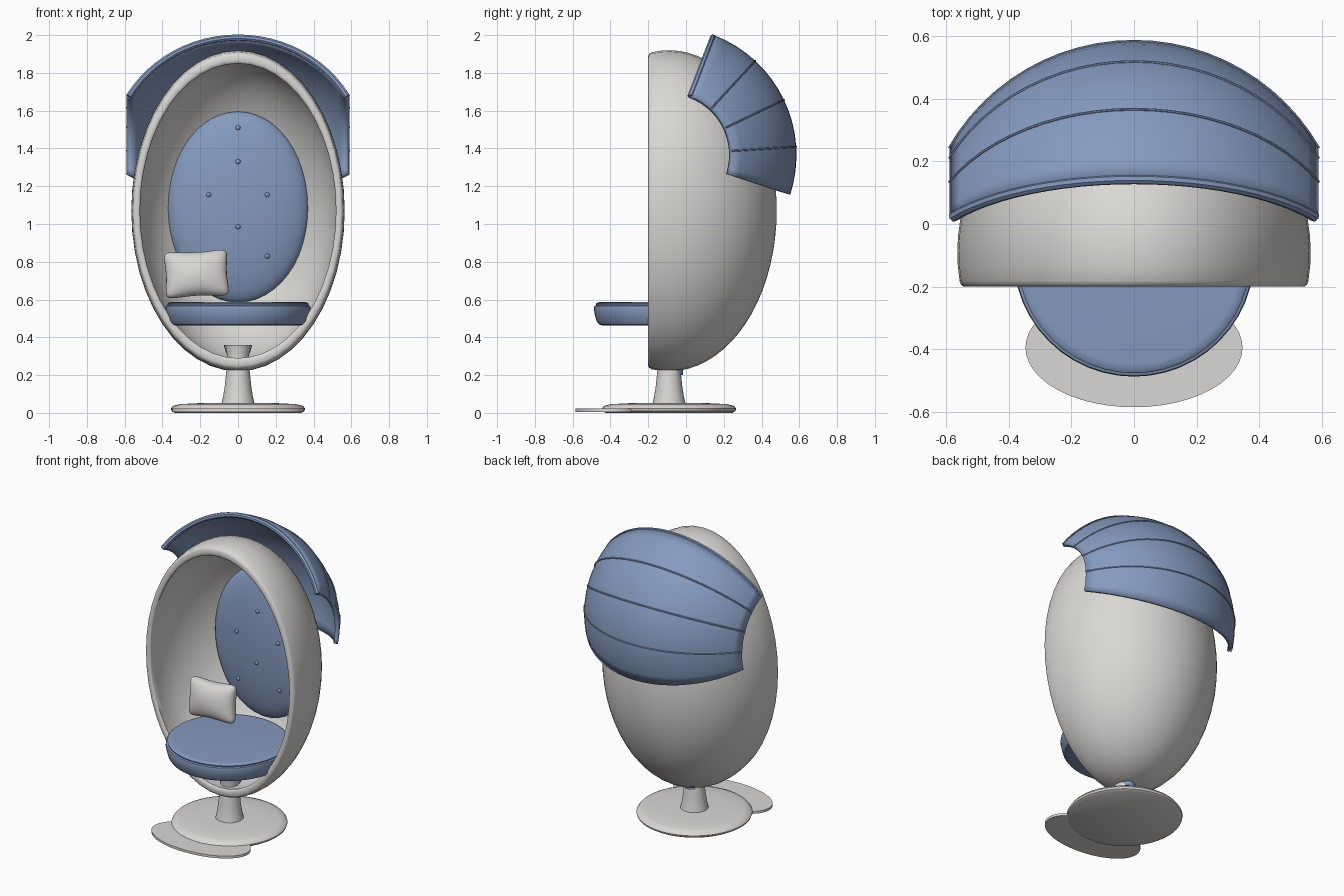
import bpy, bmesh
from math import sin, cos, pi, radians, sqrt, acos, asin
from mathutils import Matrix, Vector

if "Cube" in bpy.data.objects:
    bpy.data.objects.remove(bpy.data.objects["Cube"])


def material(name, rgb):
    m = bpy.data.materials.new(name)
    m.diffuse_color = (*rgb, 1)
    m.use_nodes = True
    m.node_tree.nodes["Principled BSDF"].inputs["Base Color"].default_value = m.diffuse_color
    return m


LIGHT = material("warm light grey", (0.70, 0.685, 0.66))
BLUE = material("dusty blue", (0.235, 0.325, 0.52))
CY = -0.09  # depth of the chair's vertical axis


def finish(ob, mat, angle=40):
    ob.data.materials.clear()
    ob.data.materials.append(mat)
    bpy.ops.object.select_all(action='DESELECT')
    ob.select_set(True)
    bpy.context.view_layer.objects.active = ob
    bpy.ops.object.shade_smooth_by_angle(angle=radians(angle))
    return ob


def from_bmesh(name, bm, mat, angle=40, fix=True):
    bmesh.ops.remove_doubles(bm, verts=bm.verts, dist=1e-5)
    if fix:
        bmesh.ops.recalc_face_normals(bm, faces=bm.faces)
    me = bpy.data.meshes.new(name)
    bm.to_mesh(me)
    bm.free()
    ob = bpy.data.objects.new(name, me)
    bpy.context.collection.objects.link(ob)
    return finish(ob, mat, angle)


def grid(bm, rows, closed=False):
    vs = [[bm.verts.new(p) for p in row] for row in rows]
    for a, b in zip(vs, vs[1:]):
        for j in range(len(a) if closed else len(a) - 1):
            k = (j + 1) % len(a)
            bm.faces.new((a[j], a[k], b[k], b[j]))


def lathe(name, profile, mat, place, segs=48, angle=40):
    """Turn a (radius, height) profile; place maps (x, y, height) to world."""
    bm = bmesh.new()
    grid(bm, [[place(r * cos(2 * pi * i / segs), r * sin(2 * pi * i / segs), h)
               for i in range(segs)] for r, h in profile], closed=True)
    bmesh.ops.dissolve_degenerate(bm, dist=1e-6, edges=bm.edges)
    return from_bmesh(name, bm, mat, angle)


def upright(cy, sy=1.0):
    return lambda x, y, h: (x, cy + sy * y, h)


def tube(name, points, radius, mat):
    cu = bpy.data.curves.new(name, 'CURVE')
    cu.dimensions = '3D'
    cu.bevel_depth = radius
    cu.bevel_resolution = 2
    cu.use_fill_caps = True
    sp = cu.splines.new('POLY')
    sp.points.add(len(points) - 1)
    for p, co in zip(sp.points, points):
        p.co = (*co, 1)
    ob = bpy.data.objects.new(name, cu)
    bpy.context.collection.objects.link(ob)
    bpy.ops.object.select_all(action='DESELECT')
    ob.select_set(True)
    bpy.context.view_layer.objects.active = ob
    bpy.ops.object.convert(target='MESH')
    return finish(bpy.context.object, mat)


def ellipsoid(name, centre, radii, mat, u=40, v=24):
    bm = bmesh.new()
    bmesh.ops.create_uvsphere(
        bm, u_segments=u, v_segments=v, radius=1,
        matrix=Matrix.Translation(centre) @ Matrix.Diagonal((*radii, 1)))
    return from_bmesh(name, bm, mat)


# egg shell: hollow ellipsoid lathed about the y axis, open at the front
t_out, t_in = acos((-0.182 - CY) / 0.57), acos((-0.19 - CY) / 0.525)
N = 20
shell = [(sin(t_out * i / N), CY + 0.57 * cos(t_out * i / N)) for i in range(N + 1)]
shell += [(0.979, -0.194), (0.965, -0.2), (0.938, -0.2), (0.925, -0.197)]
shell += [(0.935 * sin(t_in * i / N), CY + 0.525 * cos(t_in * i / N)) for i in range(N, -1, -1)]
lathe("egg_shell", shell, LIGHT, lambda x, y, h: (0.565 * x, h, 1.07 + 0.85 * y))

# pedestal: domed foot, flared column, blue swivel cone and flat foot plate
lathe("pedestal_foot", [(0, 0), (0.335, 0), (0.352, 0.01), (0.356, 0.022), (0.345, 0.037),
                        (0.31, 0.046), (0.2, 0.052), (0, 0.054)], LIGHT, upright(CY))
lathe("pedestal_column", [(0, 0.04), (0.087, 0.05), (0.078, 0.09), (0.069, 0.15), (0.062, 0.22),
                          (0.055, 0.27), (0.06, 0.32), (0.068, 0.36), (0, 0.36)],
      LIGHT, upright(CY), 32)
lathe("swivel_cone", [(0, 0.2), (0.045, 0.2), (0.05, 0.28), (0.076, 0.36), (0, 0.36)],
      BLUE, upright(CY + 0.028), 32)
lathe("foot_plate", [(0, 0.006), (0.347, 0.006), (0.347, 0.022), (0, 0.022)],
      LIGHT, upright(-0.395, 0.55))

# round seat cushion
lathe("seat_cushion", [(0, 0.462), (0.335, 0.462), (0.358, 0.468), (0.37, 0.485), (0.38, 0.52),
                       (0.385, 0.55), (0.382, 0.566), (0.372, 0.57), (0.374, 0.578),
                       (0.366, 0.585), (0.345, 0.587), (0, 0.587)], BLUE, upright(-0.103))

# padded back rest with buttons on its surface
PAD, PR = (0, 0.3, 1.09), (0.375, 0.1, 0.505)
ellipsoid("back_pad", PAD, PR, BLUE)
for n, (x, z) in enumerate([(0, 1.51), (0, 1.33), (-0.155, 1.155), (0.155, 1.155),
                            (0, 0.985), (-0.155, 0.83), (0.155, 0.83)]):
    y = PAD[1] - PR[1] * sqrt(1 - (x / PR[0]) ** 2 - ((z - PAD[2]) / PR[2]) ** 2)
    ellipsoid(f"pad_button_{n + 1}", (x, y - 0.003, z), (0.013, 0.01, 0.013), BLUE, 12, 8)

# throw pillow with pinched sides, leaning back
bm = bmesh.new()
pose = Matrix.Translation((-0.22, 0.045, 0.735)) @ Matrix.Rotation(radians(-8), 4, 'X') \
    @ Matrix.Rotation(radians(-3), 4, 'Y')
M = 20
for side in (-1, 1):
    rows = []
    for i in range(M + 1):
        u = sin(pi / 2 * (2 * i / M - 1))
        row = []
        for j in range(M + 1):
            v = sin(pi / 2 * (2 * j / M - 1))
            corner = 1 - 0.17 * (u * v) ** 4
            x = 0.185 * u * corner * (1 - 0.13 * (1 - v * v))
            z = 0.14 * v * corner * (1 - 0.18 * (1 - u * u))
            y = side * 0.075 * max(0, (1 - u * u) * (1 - v * v)) ** 0.42
            row.append(pose @ Vector((x, y, z)))
        rows.append(row)
    grid(bm, rows)
from_bmesh("throw_pillow", bm, LIGHT, 80)

# folding hood: spherical band fanned about a sideways pivot
R, PIVOT_Y, PIVOT_Z, HALF = 0.68, -0.095, 1.365, 0.59
A0, A1 = radians(-18), radians(69)


def hood_point(a, f, r=R):
    s = f * asin(HALF / R)
    return (r * sin(s), PIVOT_Y + r * cos(s) * cos(a), PIVOT_Z + r * cos(s) * sin(a))


def hood_arc(a, r):
    return [hood_point(a, -1 + i / 12, r) for i in range(25)]


bm = bmesh.new()
grid(bm, [hood_arc(A0 + (A1 - A0) * i / 16, R) for i in range(17)])
for f in bm.faces:
    f.normal_update()
    if f.normal.dot(f.calc_center_median() - Vector((0, PIVOT_Y, PIVOT_Z))) < 0:
        f.normal_flip()
hood = from_bmesh("hood", bm, BLUE, fix=False)
sol = hood.modifiers.new("thickness", 'SOLIDIFY')
sol.thickness = 0.028
sol.offset = -1

# rolled front hem and thin ribs between the four hood panels
tube("hood_front_hem", hood_arc(A1, R - 0.014), 0.017, BLUE)
for n in range(1, 4):
    tube(f"hood_rib_{n}", hood_arc(A0 + (A1 - A0) * n / 4, R), 0.005, BLUE)
